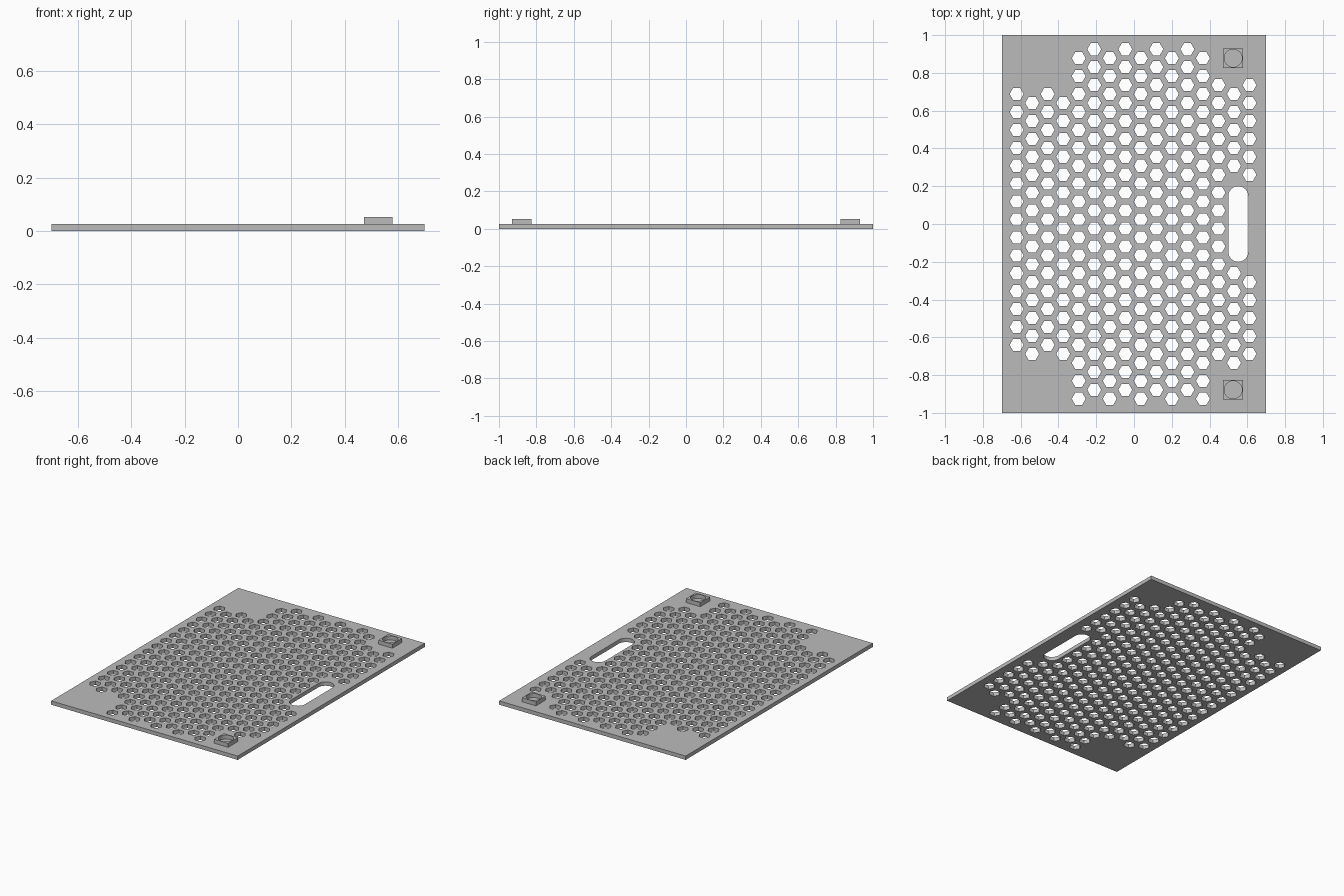
import bpy, bmesh
from math import cos, sin, pi, radians

old = bpy.data.objects.get("Cube")
if old:
    bpy.data.objects.remove(old, do_unlink=True)

THICK, PAD_TOP = 0.026, 0.053
HALF_X, HALF_Y = 0.698, 1.0
PITCH = 0.0949                 # hole spacing along a column
COLUMN = PITCH * 3 ** 0.5 / 2  # spacing between columns
HEX_R = 0.037

grey = bpy.data.materials.new("plain grey")
grey.use_nodes = True
grey.diffuse_color = (0.5, 0.5, 0.5, 1)
grey.node_tree.nodes["Principled BSDF"].inputs["Base Color"].default_value = (0.5, 0.5, 0.5, 1)


def prism(bm, outline, z0, z1):
    """Closed prism over a counter-clockwise outline."""
    low = [bm.verts.new((x, y, z0)) for x, y in outline]
    high = [bm.verts.new((x, y, z1)) for x, y in outline]
    bm.faces.new(low[::-1])
    bm.faces.new(high)
    for i in range(len(low)):
        j = (i + 1) % len(low)
        bm.faces.new((low[i], low[j], high[j], high[i]))


def ring(cx, cy, r, n, start=0.0, sweep=2 * pi, closed=True):
    steps = n if closed else n - 1
    return [(cx + r * cos(start + sweep * i / steps),
             cy + r * sin(start + sweep * i / steps)) for i in range(n)]


def rect(cx, cy, hx, hy):
    return [(cx - hx, cy - hy), (cx + hx, cy - hy), (cx + hx, cy + hy), (cx - hx, cy + hy)]


def make(name, outlines, z0, z1):
    bm = bmesh.new()
    for outline in outlines:
        prism(bm, outline, z0, z1)
    mesh = bpy.data.meshes.new(name)
    bm.to_mesh(mesh)
    bm.free()
    mesh.materials.append(grey)
    ob = bpy.data.objects.new(name, mesh)
    bpy.context.collection.objects.link(ob)
    return ob


def cut(ob, outlines, z0, z1):
    """Cut prisms out of an object, then drop the cutter."""
    cutter = make("cutter", outlines, z0, z1)
    cutter.hide_render = True
    mod = ob.modifiers.new("holes", 'BOOLEAN')
    mod.operation = 'DIFFERENCE'
    mod.solver = 'EXACT'
    mod.object = cutter
    bpy.ops.object.select_all(action='DESELECT')
    ob.select_set(True)
    bpy.context.view_layer.objects.active = ob
    bpy.ops.object.modifier_apply(modifier=mod.name)
    bpy.data.objects.remove(cutter, do_unlink=True)
    bpy.ops.object.shade_smooth_by_angle(angle=radians(30))


# Honeycomb holes, leaving the corners and the handle surround solid
holes = []
for col in range(16):
    x = -0.005 + (col - 7.5) * COLUMN
    shift = 0.25 if col % 2 == 0 else -0.25
    limit = 7.5 if col < 4 else 8 if col > 12 else 10
    for n in range(-10, 11):
        row = n + shift
        if abs(row) > limit or (col > 13 and abs(row) < 2.5):
            continue
        holes.append(ring(x, row * PITCH, HEX_R, 6))

# Handle slot with round ends
SLOT_X, SLOT_R, SLOT_END = 0.552, 0.053, 0.2
holes.append(ring(SLOT_X, SLOT_END - SLOT_R, SLOT_R, 17, 0, pi, False)
             + ring(SLOT_X, SLOT_R - SLOT_END, SLOT_R, 17, pi, pi, False))

# Perforated plate
plate = make("perforated_plate", [rect(0, 0, HALF_X, HALF_Y)], 0, THICK)
cut(plate, holes, -0.05, 0.1)

# Square pads with a round recess
for name, y in (("front_pad", -0.878), ("back_pad", 0.878)):
    pad = make(name, [rect(0.525, y, 0.053, 0.052)], THICK, PAD_TOP)
    cut(pad, [ring(0.525, y, 0.047, 48)], 0, 0.1)
